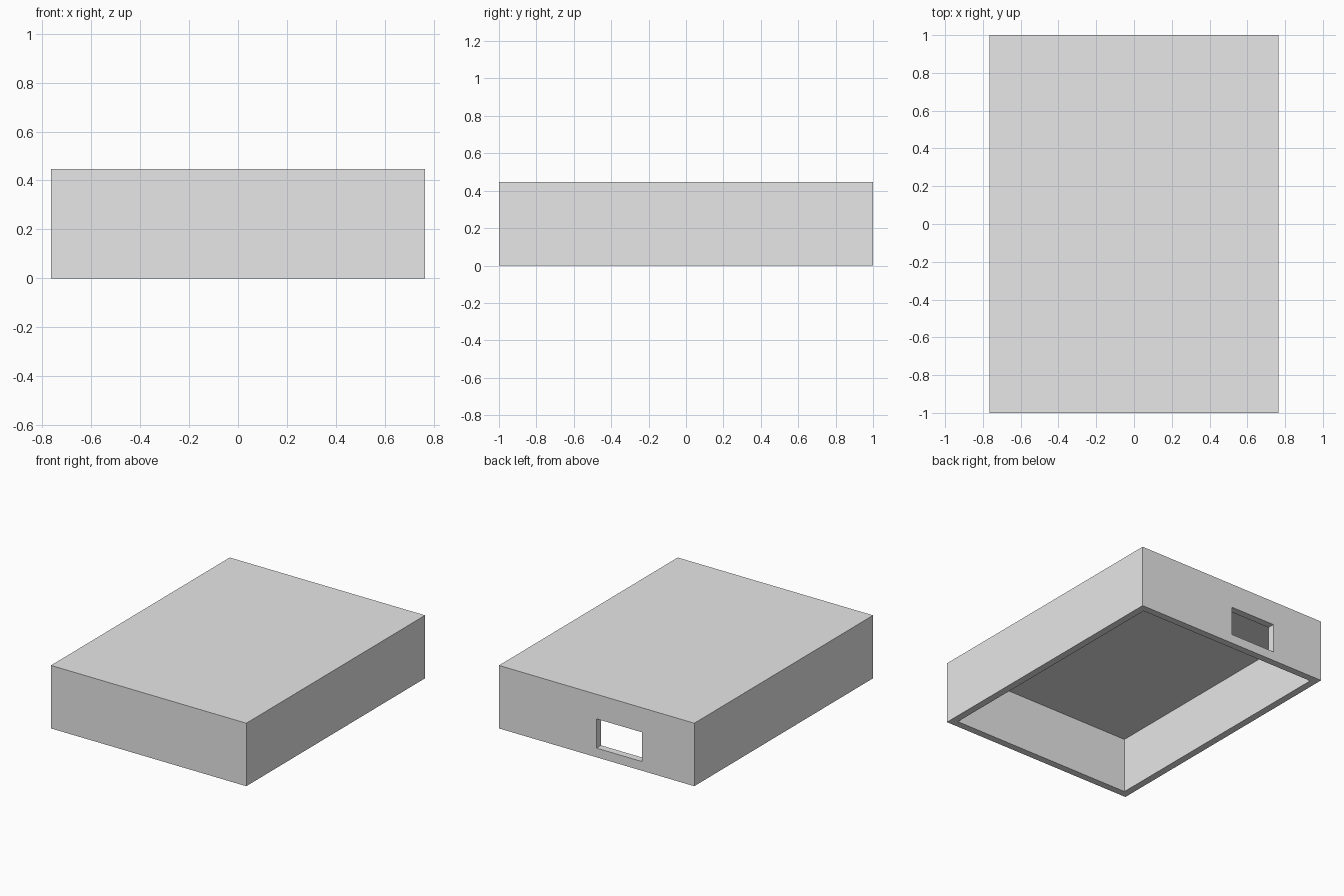
import bpy

WIDTH, LENGTH, HEIGHT = 1.53, 2.0, 0.446
WALL = 0.051

cube = bpy.data.objects.get("Cube")
if cube:
    bpy.data.objects.remove(cube, do_unlink=True)

# Plain grey material
grey = bpy.data.materials.new("light_grey")
grey.use_nodes = True
colour = (0.8, 0.8, 0.8, 1)
grey.diffuse_color = colour
grey.node_tree.nodes["Principled BSDF"].inputs["Base Color"].default_value = colour


def box(name, low, high):
    """Box spanning two opposite corners."""
    centre = [(a + b) / 2 for a, b in zip(low, high)]
    bpy.ops.mesh.primitive_cube_add(size=1, location=centre)
    ob = bpy.context.object
    ob.name = name
    ob.scale = [b - a for a, b in zip(low, high)]
    bpy.ops.object.transform_apply(location=True, rotation=False, scale=True)
    ob.data.materials.append(grey)
    return ob


def cut(target, cutter):
    """Subtract the cutter from the target and hide it."""
    mod = target.modifiers.new(cutter.name, "BOOLEAN")
    mod.operation = "DIFFERENCE"
    mod.solver = "EXACT"
    mod.object = cutter
    bpy.context.view_layer.objects.active = target
    bpy.ops.object.modifier_apply(modifier=mod.name)
    bpy.data.objects.remove(cutter, do_unlink=True)


# Enclosure cover
x, y = WIDTH / 2, LENGTH / 2
cover = box("enclosure_cover", (-x, -y, 0), (x, y, HEIGHT))

# Hollow inside, open underneath
cut(cover, box("cavity_cutter", (WALL - x, WALL - y, -0.2),
               (x - WALL, y - WALL, HEIGHT - WALL)))

# Connector opening through the back wall
cut(cover, box("port_cutter", (-0.357, y - 2 * WALL, 0.065),
               (0, y + WALL, 0.272)))
